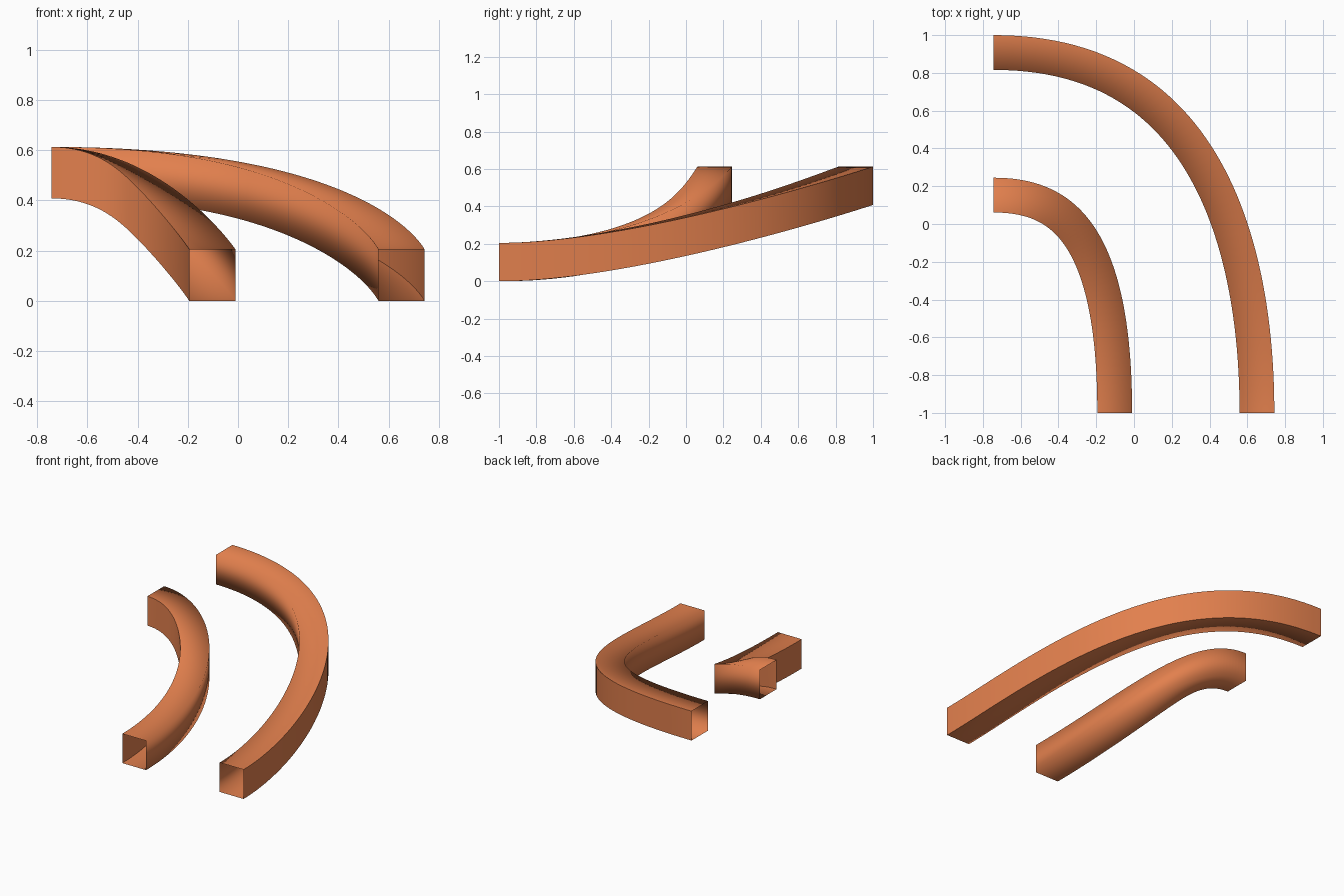
import bpy
import bmesh
from mathutils import Vector

old = bpy.data.objects.get("Cube")
if old:
    bpy.data.objects.remove(old)

COLOR = (0.76, 0.215, 0.075, 1)
mat = bpy.data.materials.new("terracotta_orange")
mat.use_nodes = True
mat.diffuse_color = COLOR
bsdf = mat.node_tree.nodes["Principled BSDF"]
bsdf.inputs["Base Color"].default_value = COLOR
bsdf.inputs["Roughness"].default_value = 0.8

WIDTH, HEIGHT, RISE, STEPS = 0.184, 0.205, 0.408, 56


def bezier(p, t):
    s = 1 - t
    return s**3 * p[0] + 3 * s * s * t * p[1] + 3 * s * t * t * p[2] + t**3 * p[3]


def bezier_tangent(p, t):
    s = 1 - t
    return s * s * (p[1] - p[0]) + 2 * s * t * (p[2] - p[1]) + t * t * (p[3] - p[2])


def make_duct(name, start, start_y, end_x, end, sharp_side):
    """Open rectangular tube swept along its outer edge, rising as it turns."""
    path = [Vector((*start, 0)), Vector((start[0], start_y, 0)),
            Vector((end_x, end[1], RISE)), Vector((*end, RISE))]
    bm = bmesh.new()
    rings = []
    up = Vector((0, 0, HEIGHT))
    for i in range(STEPS + 1):
        t = i / STEPS
        outer = bezier(path, t)
        d = bezier_tangent(path, t)
        inner = outer + Vector((-d.y, d.x, 0)).normalized() * WIDTH
        corners = (outer, outer + up, inner + up, inner)
        rings.append([bm.verts.new(c) for c in corners])

    # Walls: 0 outer side, 1 top, 2 inner side, 3 bottom
    for a, b in zip(rings, rings[1:]):
        for k in range(4):
            n = (k + 1) % 4
            f = bm.faces.new((a[k], b[k], b[n], a[n]))
            f.smooth = True
            if k == sharp_side:
                # Crisp creases along one wall, soft shading elsewhere
                for v, w in ((a[k], b[k]), (a[n], b[n])):
                    bm.edges.get((v, w)).smooth = False
    bm.normal_update()

    mesh = bpy.data.meshes.new(name)
    bm.to_mesh(mesh)
    bm.free()
    mesh.materials.append(mat)
    obj = bpy.data.objects.new(name, mesh)
    bpy.context.collection.objects.link(obj)


# Long outer bend and short inner bend
make_duct("outer_curved_duct", (0.743, -1), -0.23, 0.54, (-0.743, 1), 0)
make_duct("inner_curved_duct", (-0.01, -1), -0.05, -0.29, (-0.743, 0.245), 2)
